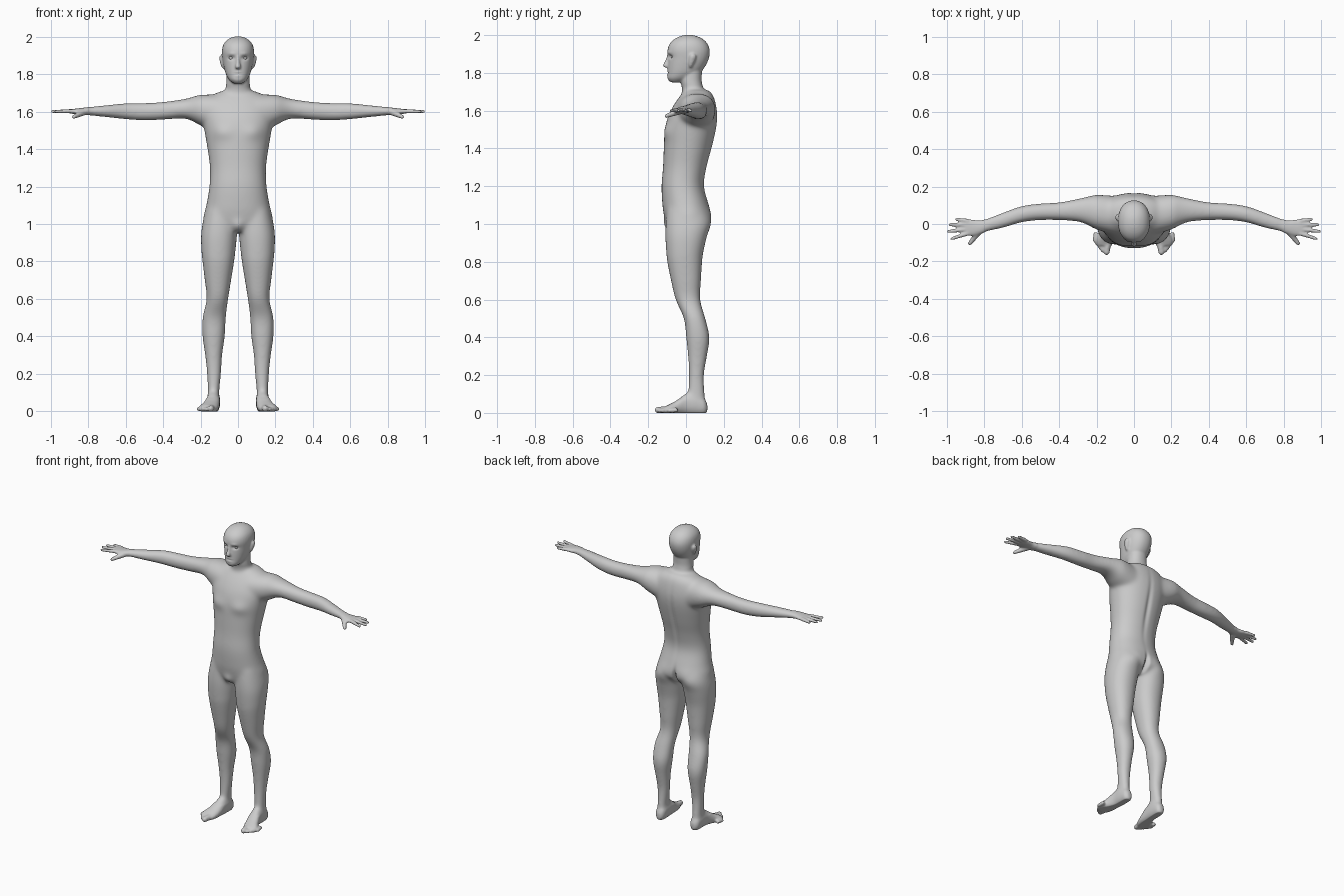
import bpy, bmesh, math
from mathutils import Vector

if "Cube" in bpy.data.objects:
    bpy.data.objects.remove(bpy.data.objects["Cube"], do_unlink=True)

skin_grey = bpy.data.materials.new("plain_grey")
skin_grey.use_nodes = True
GREY = (0.6, 0.6, 0.6, 1)
skin_grey.diffuse_color = GREY
skin_grey.node_tree.nodes["Principled BSDF"].inputs["Base Color"].default_value = GREY

bm = bmesh.new()
SIDES = 32
AXES = {"x": (1, 2, 0), "y": (0, 2, 1), "z": (0, 1, 2)}


def bridge(rings):
    """Close a stack of point rings into a capped tube."""
    rows = [[bm.verts.new(p) for p in ring] for ring in rings]
    for low, high in zip(rows, rows[1:]):
        for i in range(SIDES):
            j = (i + 1) % SIDES
            bm.faces.new((low[i], low[j], high[j], high[i]))
    bm.faces.new(rows[0][::-1])
    bm.faces.new(rows[-1])


def blend(a, b, c, d, t):
    """Catmull-Rom interpolation of four section tuples."""
    return [q + t / 2 * (r - p + t * (2 * p - 5 * q + 4 * r - s + t * (3 * (q - r) + s - p)))
            for p, q, r, s in zip(a, b, c, d)]


def loft(axis, sections, mirror=(1,)):
    """Sections are (position, low u, high u, low v, high v) along an axis."""
    padded = [sections[0]] + sections + [sections[-1]]
    fine = [blend(*padded[k:k + 4], t / 4)
            for k in range(len(sections) - 1) for t in range(4)] + [sections[-1]]
    iu, iv, iw = AXES[axis]
    for side in mirror:
        rings = []
        for w, u0, u1, v0, v1 in fine:
            ring = []
            for k in range(SIDES):
                angle = math.tau * k / SIDES
                c, s = (math.copysign(abs(f) ** 0.92, f)
                        for f in (math.cos(angle), math.sin(angle)))
                p = [0, 0, 0]
                p[iu] = (u0 + u1) / 2 + c * (u1 - u0) / 2
                p[iv] = (v0 + v1) / 2 + s * (v1 - v0) / 2
                p[iw] = w
                p[0] *= side
                ring.append(p)
            rings.append(ring)
        bridge(rings)


def centred(sections):
    """Expand (z, half width, front, back) into full sections."""
    return [(z, -h, h, f, b) for z, h, f, b in sections]


def digit(base, tip, thick, thin):
    """A round-ended finger or toe on both sides."""
    for side in BOTH:
        a, b = (Vector((p[0] * side, p[1], p[2])) for p in (base, tip))
        turn = (b - a).to_track_quat("Z", "Y")
        rings = []
        steps = 12
        for n in range(steps + 1):
            t = n / steps
            r = thick + (thin - thick) * t
            left = (1 - t) * (b - a).length
            if left < r:
                r = math.sqrt(max(r * r - (r - left) ** 2, 1e-6))
            rings.append([a.lerp(b, t) + turn @ Vector((r * math.cos(math.tau * k / SIDES),
                                                        r * math.sin(math.tau * k / SIDES), 0))
                          for k in range(SIDES)])
        bridge(rings)


BOTH = (1, -1)

# Torso
loft("z", centred([
    (.96, .15, -.08, .08), (1, .185, -.105, .125), (1.05, .183, -.118, .133),
    (1.1, .17, -.125, .122), (1.2, .153, -.13, .096), (1.3, .15, -.122, .11),
    (1.4, .163, -.118, .137), (1.5, .18, -.112, .16), (1.57, .19, -.095, .167),
    (1.63, .185, -.065, .16), (1.68, .15, -.03, .145), (1.71, .09, -.005, .12)]))

# Neck
loft("z", centred([
    (1.6, .09, -.03, .12), (1.68, .078, -.02, .105), (1.72, .067, -.022, .092),
    (1.76, .062, -.03, .083), (1.81, .06, -.03, .085)]))

# Head
loft("z", centred([
    (1.75, .025, -.082, -.02), (1.77, .048, -.098, .03), (1.8, .065, -.097, .075),
    (1.84, .076, -.096, .105), (1.88, .083, -.094, .122), (1.92, .086, -.098, .126),
    (1.955, .079, -.086, .113), (1.98, .06, -.06, .088), (1.995, .035, -.028, .055),
    (2.001, .012, 0, .03)]))

# Nose
loft("z", centred([
    (1.9, .007, -.1, -.08), (1.87, .009, -.108, -.08), (1.84, .015, -.123, -.08),
    (1.828, .013, -.112, -.08)]))

# Ears
loft("z", [(1.828, .07, .08, .018, .03), (1.842, .07, .09, .014, .037),
           (1.875, .07, .099, .015, .052), (1.893, .075, .099, .02, .052),
           (1.902, .078, .092, .027, .043)], BOTH)

# Legs
loft("z", [
    (1.08, .02, .17, -.1, .1), (1, .006, .19, -.108, .125), (.93, .006, .198, -.11, .11),
    (.85, .014, .195, -.105, .092), (.8, .02, .19, -.1, .086), (.7, .036, .178, -.08, .08),
    (.6, .052, .168, -.056, .076), (.5, .064, .19, -.012, .103), (.4, .07, .19, 0, .125),
    (.3, .084, .176, .01, .112), (.2, .09, .166, .015, .096), (.1, .1, .162, .01, .1),
    (.04, .1, .164, .01, .1)], BOTH)

# Feet
loft("y", [
    (.113, .115, .142, .008, .045), (.095, .1, .16, -.008, .08), (.05, .095, .166, -.01, .11),
    (0, .096, .17, -.008, .105), (-.05, .1, .188, -.008, .066), (-.09, .108, .208, -.008, .044),
    (-.115, .118, .2, -.004, .032)], BOTH)

# Toes: the big one first
digit((.138, -.08, .018), (.148, -.167, .014), .02, .016)
for n in range(4):
    x = .168 + n * .014
    digit((x - .008, -.075 + n * .01, .016), (x + .002, -.153 + n * .018, .011), .013, .0105)

# Arms
loft("x", [
    (.1, -.06, .15, 1.48, 1.69), (.2, -.03, .156, 1.525, 1.69), (.25, -.005, .146, 1.552, 1.676),
    (.3, .012, .135, 1.563, 1.665), (.4, .02, .116, 1.556, 1.652), (.5, .02, .11, 1.552, 1.646),
    (.6, .008, .096, 1.558, 1.645), (.7, -.022, .062, 1.569, 1.635),
    (.79, -.042, .028, 1.578, 1.626)], BOTH)

# Palms, fingers and thumbs
loft("x", [
    (.77, -.036, .035, 1.577, 1.628), (.82, -.054, .019, 1.582, 1.621),
    (.86, -.064, .024, 1.585, 1.616), (.895, -.062, .027, 1.59, 1.613),
    (.91, -.052, .02, 1.595, 1.608)], BOTH)
knuckle = .016
for tip_x, tip_y in ((.957, .027), (.992, -.003), (1.002, -.041), (.982, -.081)):
    digit((.885, knuckle, 1.602), (tip_x, tip_y, 1.6), .012, .009)
    knuckle -= .022
digit((.825, -.038, 1.596), (.884, -.114, 1.568), .018, .01)

# Fuse the parts into one skin
bmesh.ops.recalc_face_normals(bm, faces=bm.faces)
mesh = bpy.data.meshes.new("body")
bm.to_mesh(mesh)
bm.free()
body = bpy.data.objects.new("body", mesh)
bpy.context.collection.objects.link(body)
bpy.context.view_layer.objects.active = body
body.select_set(True)
fuse = body.modifiers.new("fuse", "REMESH")
fuse.mode = "VOXEL"
fuse.voxel_size = .0055
bpy.ops.object.modifier_apply(modifier=fuse.name)

# Blend the joints, keeping hands, feet and face crisp
bm = bmesh.new()
bm.from_mesh(body.data)
broad = [v for v in bm.verts if abs(v.co.x) < .8 and .07 < v.co.z < 1.74]


def relax(verts, times):
    for _ in range(times):
        bmesh.ops.smooth_vert(bm, verts=verts, factor=.5,
                              use_axis_x=True, use_axis_y=True, use_axis_z=True)


relax(broad, 35)
relax(bm.verts[:], 3)

# Soft sculpt strokes: centre, reach, push along y
strokes = [
    ((.036, -.085, 1.886), (.016, .04, .009), .013),    # eye sockets
    ((.034, -.09, 1.908), (.02, .04, .008), -.004),     # brows
    ((0, -.1, 1.801), (.02, .04, .0035), .005),         # mouth line
    ((0, -.1, 1.809), (.016, .04, .005), -.004),        # upper lip
    ((0, -.1, 1.791), (.014, .04, .005), -.004),        # lower lip
    ((.085, -.1, 1.49), (.055, .06, .04), -.01),        # chest
    ((0, .14, 1.4), (.016, .08, .18), -.009),           # spine
    ((.085, .12, 1.02), (.05, .06, .05), .01),          # buttocks
    ((0, .12, 1), (.012, .08, .055), -.03),             # cleft
    ((0, -.1, .985), (.032, .07, .035), -.014),         # groin
]
for v in bm.verts:
    shift = 0
    here = (abs(v.co.x), v.co.y, v.co.z)
    for centre, reach, push in strokes:
        d = sum(((p - c) / r) ** 2 for p, c, r in zip(here, centre, reach))
        if d < 9:
            shift += push * math.exp(-d)
    v.co.y += shift
    v.co.z = max(v.co.z, 0)
relax(bm.verts[:], 1)
for face in bm.faces:
    face.smooth = True
bm.to_mesh(body.data)
bm.free()
body.data.materials.clear()
body.data.materials.append(skin_grey)

# Eyeballs
for side, label in ((1, "left_eye"), (-1, "right_eye")):
    bpy.ops.mesh.primitive_uv_sphere_add(segments=20, ring_count=12, radius=.013,
                                         location=(side * .036, -.067, 1.886))
    eye = bpy.context.object
    eye.name = label
    eye.data.materials.append(skin_grey)
    bpy.ops.object.shade_smooth()
